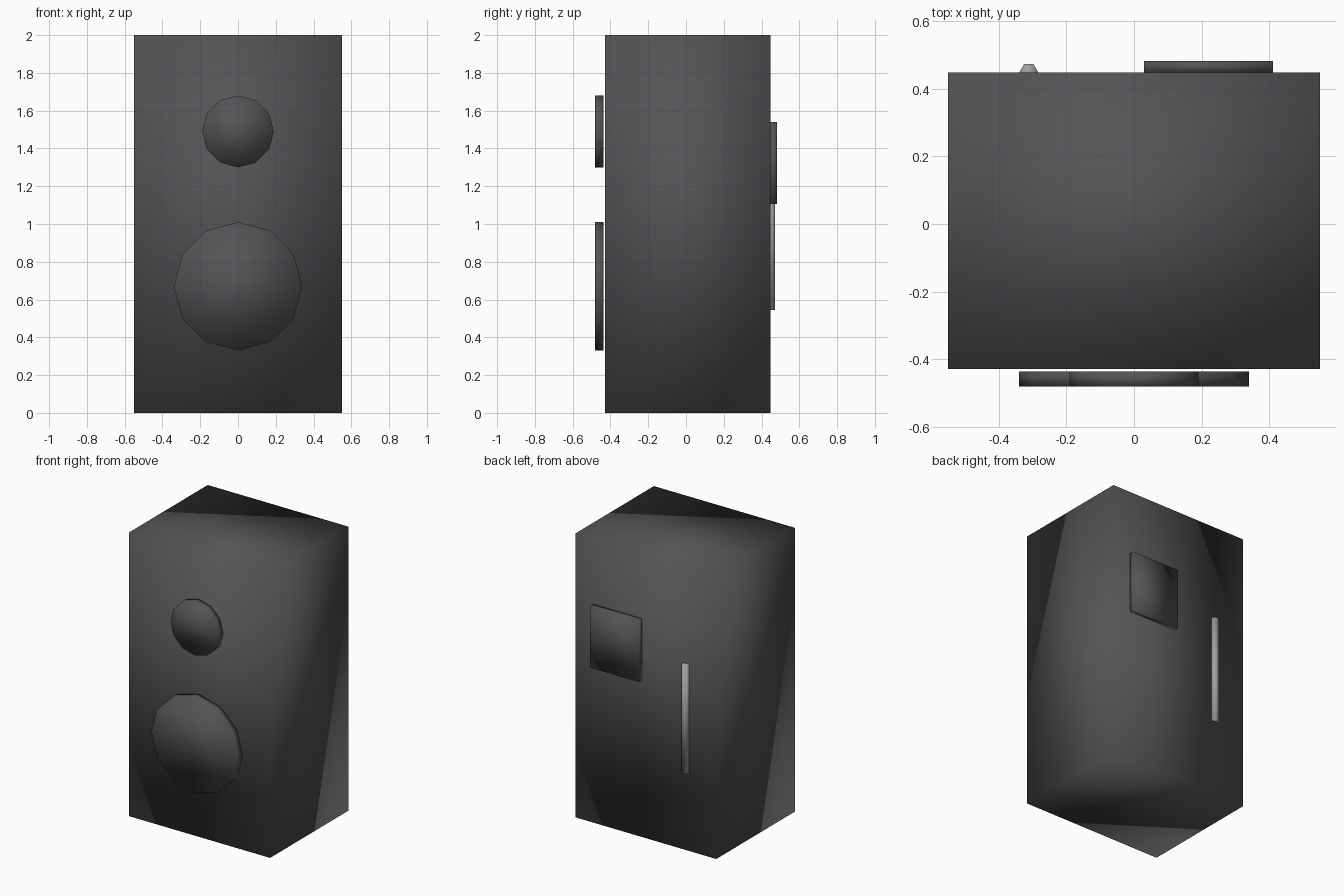
import bpy
import bmesh
from math import pi
from mathutils import Matrix, Vector

if "Cube" in bpy.data.objects:
    bpy.data.objects.remove(bpy.data.objects["Cube"], do_unlink=True)


def make_material(name, colour):
    mat = bpy.data.materials.new(name)
    mat.use_nodes = True
    mat.diffuse_color = colour
    mat.node_tree.nodes["Principled BSDF"].inputs["Base Color"].default_value = colour
    return mat


charcoal = make_material("charcoal", (0.088, 0.088, 0.095, 1))
light_grey = make_material("light grey", (0.34, 0.36, 0.37, 1))


def finish(bm, name, mat):
    # Normals flow over every edge, giving the soft shading on the plain blocks
    for face in bm.faces:
        face.smooth = True
    mesh = bpy.data.meshes.new(name)
    bm.to_mesh(mesh)
    bm.free()
    mesh.materials.append(mat)
    obj = bpy.data.objects.new(name, mesh)
    bpy.context.collection.objects.link(obj)
    return obj


def box(name, low, high, mat):
    low, high = Vector(low), Vector(high)
    bm = bmesh.new()
    place = Matrix.Translation((low + high) / 2) @ Matrix.Diagonal((*(high - low), 1))
    bmesh.ops.create_cube(bm, size=1, matrix=place)
    return finish(bm, name, mat)


def cylinder(name, centre, radius, depth, sides, mat, turn=Matrix()):
    bm = bmesh.new()
    bmesh.ops.create_cone(bm, cap_ends=True, segments=sides, radius1=radius,
                          radius2=radius, depth=depth,
                          matrix=Matrix.Translation(centre) @ turn)
    return finish(bm, name, mat)


# Cabinet
box("cabinet", (-0.55, -0.428, 0), (0.55, 0.448, 2), charcoal)

# Round drivers standing just proud of the front
facing_front = Matrix.Rotation(pi / 2, 4, "X")
for name, z, radius in (("tweeter", 1.49, 0.19), ("woofer", 0.67, 0.34)):
    cylinder(name, (0, -0.458, z), radius, 0.045, 12, charcoal, facing_front)

# Terminal plate on the back
box("back_plate", (0.03, 0.447, 1.105), (0.41, 0.481, 1.54), charcoal)

# Six-sided rod half sunk into the back
cylinder("back_rod", (-0.311, 0.448, 0.93), 0.028, 0.77, 6, light_grey,
         Matrix.Rotation(pi / 2, 4, "Z"))
